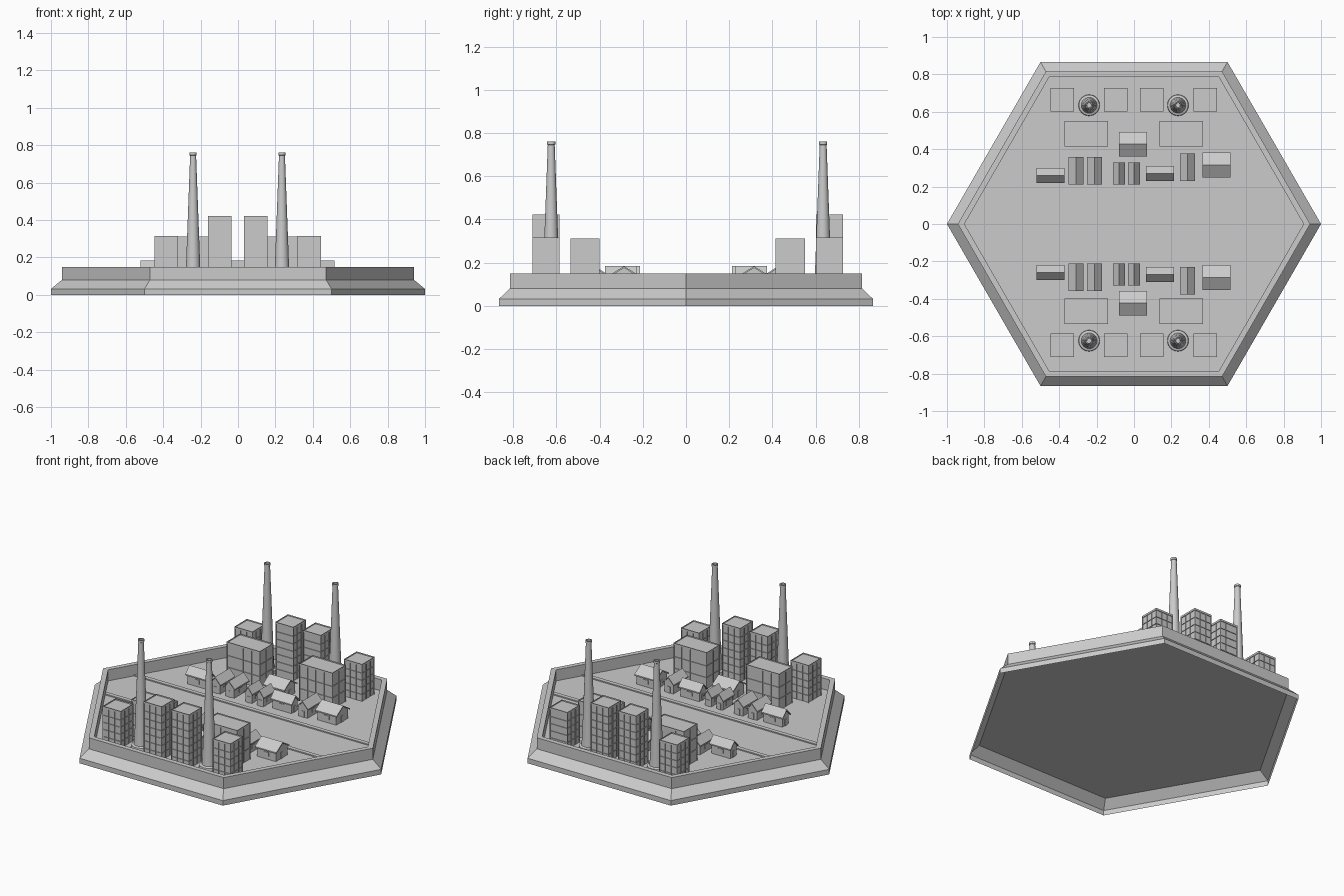
import bpy, bmesh, math
from mathutils import Vector

if "Cube" in bpy.data.objects:
    bpy.data.objects.remove(bpy.data.objects["Cube"])

FLOOR = 0.08


def finish(bm, name, smooth=False):
    me = bpy.data.meshes.new(name)
    bm.to_mesh(me)
    bm.free()
    ob = bpy.data.objects.new(name, me)
    bpy.context.collection.objects.link(ob)
    if smooth:
        bpy.context.view_layer.objects.active = ob
        ob.select_set(True)
        bpy.ops.object.shade_smooth_by_angle(angle=math.radians(35))
        ob.select_set(False)
    return ob


def lathe(bm, profile, n, cx=0, cy=0, cap=False):
    """Revolve (radius, z) points with n sides."""
    rings = [[bm.verts.new((cx + r * math.cos(2 * math.pi * i / n),
                            cy + r * math.sin(2 * math.pi * i / n), z))
              for i in range(n)] for r, z in profile]
    for a, b in zip(rings, rings[1:]):
        for i in range(n):
            j = (i + 1) % n
            bm.faces.new((a[i], a[j], b[j], b[i]))
    if cap:
        bm.faces.new(rings[-1])


def prism(bm, pts, offset):
    """Extrude a planar polygon by an offset vector."""
    off = Vector(offset)
    a = [bm.verts.new(p) for p in pts]
    b = [bm.verts.new(Vector(p) + off) for p in pts]
    faces = [bm.faces.new(a), bm.faces.new(b)]
    for i in range(len(a)):
        j = (i + 1) % len(a)
        faces.append(bm.faces.new((a[i], a[j], b[j], b[i])))
    bmesh.ops.recalc_face_normals(bm, faces=faces)


def recess(bm, faces, border, depth):
    bmesh.ops.inset_individual(bm, faces=faces, thickness=border, depth=0)
    bmesh.ops.inset_individual(bm, faces=faces, thickness=0, depth=-depth)


def building(name, cx, cy, sx, sy, top, nx, ny, nz, border):
    """Box with a grid of recessed windows and a roof parapet."""
    bm = bmesh.new()
    x, y, zt = sx / 2, sy / 2, top - 0.012
    c = [Vector((cx + a * x, cy + b * y, 0)) for a, b in ((-1, -1), (1, -1), (1, 1), (-1, 1))]
    cells = []
    for k in range(4):
        p, q, n = c[k], c[(k + 1) % 4], (nx, ny)[k % 2]
        grid = [[bm.verts.new(p.lerp(q, i / n) + Vector((0, 0, FLOOR + (zt - FLOOR) * j / nz)))
                 for i in range(n + 1)] for j in range(nz + 1)]
        for j in range(nz):
            for i in range(n):
                cells.append(bm.faces.new((grid[j][i], grid[j][i + 1], grid[j + 1][i + 1], grid[j + 1][i])))
    recess(bm, cells, border, 0.004)
    # parapet band and sunken roof
    lo = [bm.verts.new(v + Vector((0, 0, zt))) for v in c]
    hi = [bm.verts.new(v + Vector((0, 0, top))) for v in c]
    for k in range(4):
        bm.faces.new((lo[k], lo[(k + 1) % 4], hi[(k + 1) % 4], hi[k]))
    roof = bm.faces.new(hi)
    recess(bm, [roof], 0.006, 0.008)
    bm.faces.new([bm.verts.new(v + Vector((0, 0, FLOOR))) for v in reversed(c)])
    finish(bm, name)


def house(name, cx, cy, length, width, along_x):
    """Gabled cottage: walls, overhanging roof, framed windows and a door."""
    bm = bmesh.new()
    l, w, ridge, eave, t = length / 2, width / 2, 0.184, 0.142, 0.008
    slope = (ridge - eave) / w
    b, e = w - 0.009, l - 0.009

    def P(u, v, z):
        return (cx + u, cy + v, z) if along_x else (cx - v, cy + u, z)

    def span(u):
        return Vector(P(u, 0, 0)) - Vector((cx, cy, 0))

    wall = ridge - t - slope * b
    prism(bm, [P(-e, -b, FLOOR), P(-e, b, FLOOR), P(-e, b, wall),
               P(-e, 0, ridge - t), P(-e, -b, wall)], span(2 * e))
    prism(bm, [P(-l, -w, eave), P(-l, 0, ridge), P(-l, w, eave),
               P(-l, w, eave - t), P(-l, 0, ridge - t), P(-l, -w, eave - t)], span(2 * l))
    for s in (-1, 1):
        prism(bm, [P(u, s * (b + 0.003), z) for u, z in
                   ((-0.018, 0.1), (0.018, 0.1), (0.018, 0.125), (-0.018, 0.125))],
              Vector(P(0, -s * 0.004, 0)) - Vector((cx, cy, 0)))
        prism(bm, [P(s * (e + 0.003), v, z) for v, z in
                   ((-0.01, FLOOR), (0.01, FLOOR), (0.01, 0.12), (-0.01, 0.12))], span(-s * 0.004))
    finish(bm, name)


# hexagonal tray: open below, sloped skirt and raised rim
bm = bmesh.new()
lathe(bm, [(1, 0), (1, 0.032), (0.942, 0.08), (0.942, 0.15), (0.907, 0.15), (0.907, FLOOR)], 6)
finish(bm, "hex_base_rim")
bm = bmesh.new()
lathe(bm, [(0.907, FLOOR), (0.942, FLOOR)], 6)
lathe(bm, [(0.907, FLOOR)], 6, cap=True)
finish(bm, "ground_floor")

# kerbs on both sides of the central road
for s, side in ((-1, "front"), (1, "back")):
    bm = bmesh.new()
    prism(bm, [(-0.826, s * 0.139, FLOOR), (0.826, s * 0.139, FLOOR),
               (0.811, s * 0.165, FLOOR), (-0.811, s * 0.165, FLOOR)], (0, 0, 0.007))
    finish(bm, side + "_kerb")

# towers, factory blocks and chimneys
for side, ty, by, chy in (("front", -0.648, -0.467, -0.624), ("back", 0.665, 0.483, 0.635)):
    for x, top in ((-0.384, 0.316), (-0.098, 0.422), (0.094, 0.422), (0.382, 0.316)):
        building(side + "_tower", x, ty, 0.126, 0.126, top, 3, 3, 5 if top < 0.4 else 7, 0.012)
    for x in (-0.255, 0.252):
        building(side + "_factory_block", x, by, 0.232, 0.135, 0.312, 4, 2, 3, 0.02)
    for x in (-0.24, 0.235):
        bm = bmesh.new()
        lathe(bm, [(0.057, FLOOR), (0.055, 0.097), (0.042, 0.102), (0.038, 0.15), (0.016, 0.745),
                   (0.019, 0.747), (0.019, 0.76), (0.013, 0.76), (0.012, 0.735)], 24, x, chy, True)
        finish(bm, side + "_chimney", True)

# cottages: x, back y, front y, length, width, ridge along x
for x, yb, yf, length, width, along in (
        (-0.447, 0.26, -0.26, 0.15, 0.08, True),
        (-0.31, 0.285, -0.285, 0.146, 0.08, False),
        (-0.212, 0.285, -0.285, 0.146, 0.08, False),
        (-0.005, 0.427, -0.423, 0.15, 0.13, True),
        (-0.08, 0.27, -0.27, 0.116, 0.062, False),
        (0.0, 0.27, -0.27, 0.116, 0.062, False),
        (0.14, 0.27, -0.27, 0.15, 0.08, True),
        (0.287, 0.303, -0.303, 0.146, 0.08, False),
        (0.44, 0.315, -0.287, 0.15, 0.134, True)):
    house("back_cottage", x, yb, length, width, along)
    house("front_cottage", x, yf, length, width, along)
